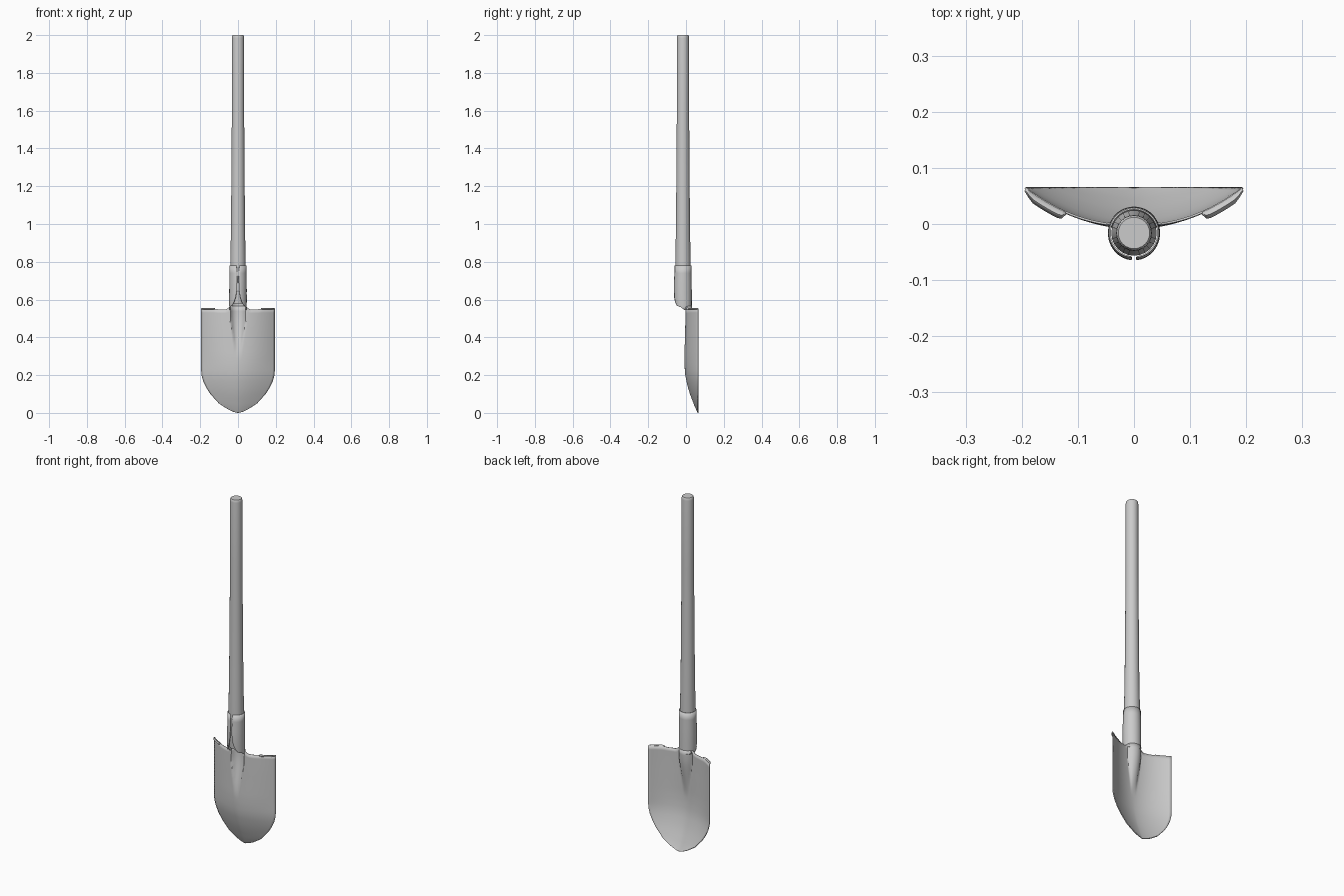
import bpy, bmesh, math

if "Cube" in bpy.data.objects:
    bpy.data.objects.remove(bpy.data.objects["Cube"])

CY = -0.016      # y of the handle axis
HALF_W = 0.194   # blade half width
EDGE_Y = 0.064   # y of the blade rim


def lerp_table(table, v):
    if v <= table[0][0]:
        return table[0][1]
    for (a, fa), (b, fb) in zip(table, table[1:]):
        if v <= b:
            return fa + (fb - fa) * (v - a) / (b - a)
    return table[-1][1]


def smooth(t):
    t = min(max(t, 0), 1)
    return t * t * (3 - 2 * t)


def grid_object(name, rows, thickness=0, offset=0, closed=False, angle=35):
    bm = bmesh.new()
    vs = [[bm.verts.new(p) for p in row] for row in rows]
    n = len(rows[0])
    for r0, r1 in zip(vs, vs[1:]):
        for i in range(n if closed else n - 1):
            j = (i + 1) % n
            bm.faces.new((r0[i], r0[j], r1[j], r1[i]))
    if closed:
        bm.faces.new(vs[0][::-1])
        bm.faces.new(vs[-1])
    bmesh.ops.remove_doubles(bm, verts=bm.verts, dist=1e-5)
    bm.normal_update()
    me = bpy.data.meshes.new(name)
    bm.to_mesh(me)
    bm.free()
    ob = bpy.data.objects.new(name, me)
    bpy.context.collection.objects.link(ob)
    bpy.ops.object.select_all(action='DESELECT')
    ob.select_set(True)
    bpy.context.view_layer.objects.active = ob
    bpy.ops.object.shade_smooth_by_angle(angle=math.radians(angle))
    if thickness:
        m = ob.modifiers.new("thickness", 'SOLIDIFY')
        m.thickness = thickness
        m.offset = offset
    return ob


# Blade: pointed outline, dished section, raised centre trough under the socket
outline = [(0, 0), (0.007, 0.025), (0.02, 0.053), (0.05, 0.1), (0.1, 0.145),
           (0.135, 0.168), (0.17, 0.184), (0.2, 0.192), (0.225, HALF_W)]
spine = [(0, 0.064), (0.03, 0.05), (0.06, 0.038), (0.1, 0.023), (0.15, 0.008),
         (0.2, -0.002), (0.25, -0.006), (0.3, -0.007), (0.4, -0.005), (0.56, -0.003)]


def blade_y(x, z):
    w = max(lerp_table(outline, z), 1e-4)
    c = lerp_table(spine, z)
    power = 1.6 + 0.6 * smooth(z / 0.5)
    y = c + (EDGE_Y - c) * min(abs(x) / w, 1) ** power
    t = smooth((z - 0.28) / 0.27)
    r = 0.045 * (0.35 + 0.65 * t)
    if t > 0 and abs(x) < r:
        arc = -0.016 + 0.045 * math.sqrt(1 - (x / r) ** 2)
        y += t * max(arc - y, 0)
    return y


def top_lift(x):
    return 0.018 * smooth((0.065 - abs(x)) / 0.03) + 0.004 * smooth((abs(x) - 0.1) / 0.03)


levels = [0, 0.007, 0.02, 0.035, 0.05, 0.075, 0.1, 0.135, 0.17, 0.2, 0.225]
levels += [0.225 + 0.323 * i / 16 for i in range(1, 17)]
COLS = 24
rows = []
for z in levels:
    w = lerp_table(outline, z)
    row = []
    for i in range(-COLS, COLS + 1):
        u = i / COLS
        x = math.copysign(abs(u) ** 1.4, u) * w
        zz = z + top_lift(x) * smooth((z - 0.5) / 0.048)
        row.append((x, blade_y(x, z), zz))
    rows.append(row)
grid_object("blade", rows, 0.004)

# Foot treads: narrow lips folded to the front on both shoulders
for side, name in ((-1, "tread_left"), (1, "tread_right")):
    strip = []
    for i in range(11):
        x = 0.122 + (HALF_W - 0.122) * i / 10
        y = blade_y(x, 0.548)
        d = 0.016 * min(1, i / 1.5 + 0.2, (10 - i) / 2.5 + 0.3)
        strip.append([(side * x, y, 0.552), (side * x, y - d * 0.6, 0.554),
                      (side * x, y - d, 0.549)])
    grid_object(name, strip, 0.003)

# Socket: rolled sheet with an open seam at the front
seam = [(0.545, 80), (0.56, 105), (0.568, 135), (0.585, 152), (0.61, 164),
        (0.65, 173), (0.7, 175), (0.74, 174), (0.78, 170)]
rows = []
for z, a in seam:
    r = 0.045 - 0.002 * smooth((z - 0.65) / 0.13)
    row = []
    for i in range(33):
        t = math.radians(a) * (i / 16 - 1)
        stretch = 1.05 if math.cos(t) < 0 and 0.6 < z < 0.72 else 1
        row.append((r * math.sin(t), CY + r * stretch * math.cos(t), z))
    rows.append(row)
grid_object("socket", rows, 0.003, 0, angle=50)

# Handle: long tapered pole with a rounded end
profile = [(0.58, 0.034), (0.65, 0.039), (0.78, 0.0405), (1.0, 0.037), (1.3, 0.0345),
           (1.6, 0.0325), (1.985, 0.032), (1.995, 0.031), (2.0, 0.028)]
rows = [[(r * math.cos(i * math.tau / 24), CY + r * math.sin(i * math.tau / 24), z)
         for i in range(24)] for z, r in profile]
grid_object("handle", rows, closed=True, angle=40)
